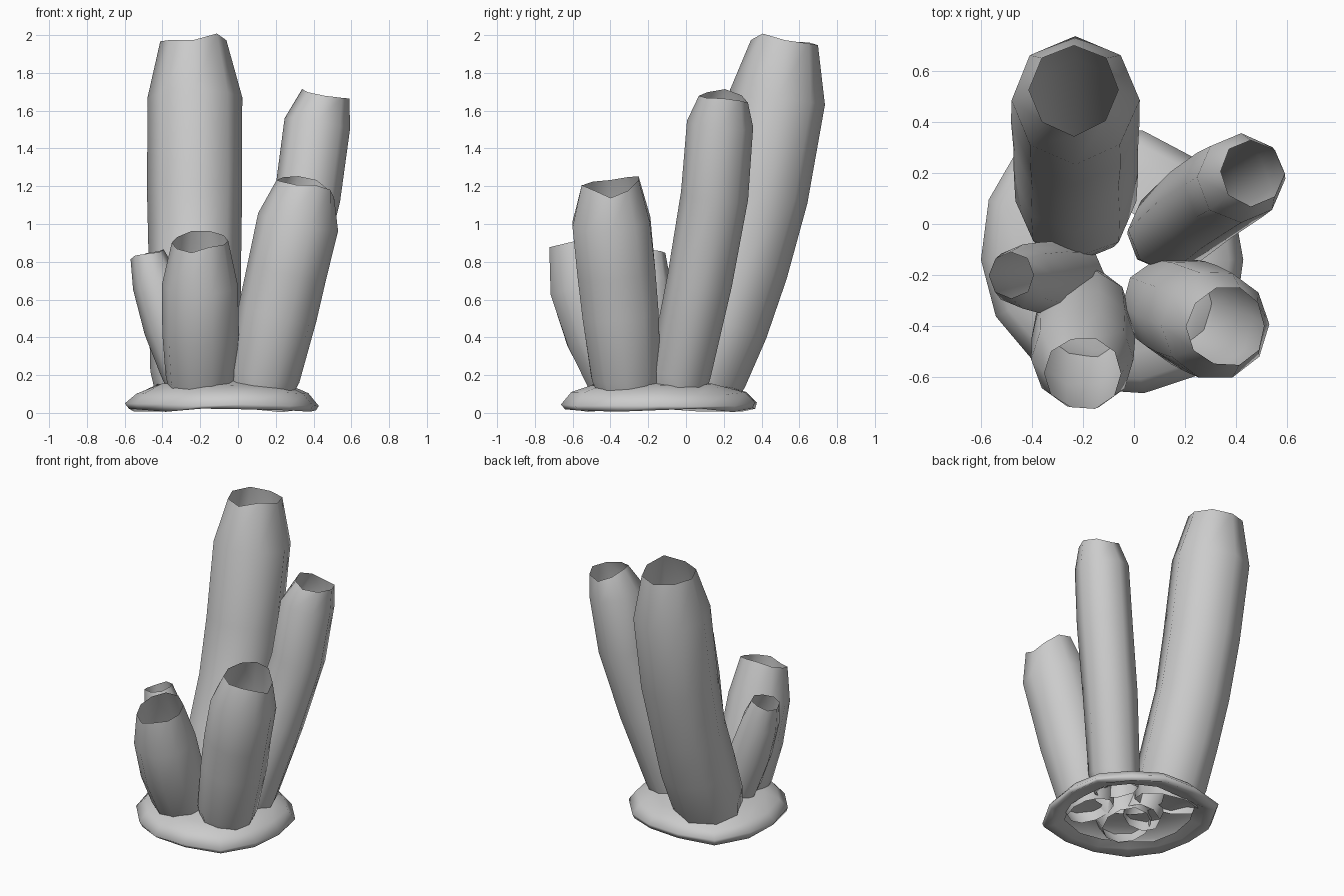
import bpy
import math
import random
from mathutils import Vector

random.seed(4)

if "Cube" in bpy.data.objects:
    bpy.data.objects.remove(bpy.data.objects["Cube"])

# Single plain grey
grey = bpy.data.materials.new("sponge_grey")
grey.use_nodes = True
GREY = (0.6, 0.6, 0.6, 1)
grey.diffuse_color = GREY
grey.node_tree.nodes["Principled BSDF"].inputs["Base Color"].default_value = GREY


def skin(name, rings):
    """Join equal rings of points into an open, smooth-shaded sheet."""
    n = len(rings[0])
    verts = [p for ring in rings for p in ring]
    faces = [(r * n + i, r * n + (i + 1) % n, (r + 1) * n + (i + 1) % n, (r + 1) * n + i)
             for r in range(len(rings) - 1) for i in range(n)]
    mesh = bpy.data.meshes.new(name)
    mesh.from_pydata(verts, [], faces)
    mesh.materials.append(grey)
    mesh.polygons.foreach_set("use_smooth", [True] * len(faces))
    obj = bpy.data.objects.new(name, mesh)
    bpy.context.collection.objects.link(obj)


def tube(name, path, lip):
    """Hollow tube whose rings stand square to a path of (x, y, z, radius).

    The lip lists, in hundredths, how far each top point rises, from +x round by +y.
    """
    sides = len(lip)
    centres = [Vector(p[:3]) for p in path]
    rings = []
    for k, c in enumerate(centres):
        tangent = centres[min(k + 1, len(path) - 1)] - centres[max(k - 1, 0)]
        tangent.normalize()
        u = Vector((1, 0, 0))
        u = (u - tangent * u.dot(tangent)).normalized()
        v = tangent.cross(u)
        ring = []
        for i in range(sides):
            a = math.tau * i / sides
            r = path[k][3] * random.uniform(0.99, 1.03)
            p = c + (u * math.cos(a) + v * math.sin(a)) * r
            if k == len(path) - 1:
                p += tangent * lip[i] / 100
            ring.append(p)
        rings.append(ring)
    skin(name, rings)


# Five leaning tubes
tube("tall_back_tube", [
    (-0.23, 0.05, 0.09, 0.205), (-0.23, 0.09, 0.22, 0.235), (-0.23, 0.195, 0.48, 0.24),
    (-0.23, 0.30, 0.78, 0.24), (-0.23, 0.40, 1.16, 0.245),
    (-0.23, 0.485, 1.67, 0.25), (-0.235, 0.525, 1.97, 0.175)],
    [0, 0, 0, 1, 0, -1, -2, 2])
tube("left_back_tube", [
    (0.11, -0.04, 0.10, 0.14), (0.14, -0.03, 0.22, 0.165), (0.26, 0.075, 0.70, 0.172),
    (0.37, 0.15, 1.15, 0.175), (0.42, 0.18, 1.53, 0.175),
    (0.46, 0.20, 1.67, 0.128)],
    [3, 2, -1, 0, 1, -1, -1, 1])
tube("left_front_tube", [
    (0.11, -0.30, 0.07, 0.15), (0.14, -0.32, 0.20, 0.19), (0.21, -0.35, 0.53, 0.21),
    (0.26, -0.37, 0.75, 0.212), (0.32, -0.395, 1.01, 0.213),
    (0.36, -0.40, 1.20, 0.155)],
    [-3, 0, 4, 4, 2, 0, 0, 0, 2, 1])
tube("right_front_tube", [
    (-0.20, -0.31, 0.08, 0.155), (-0.20, -0.35, 0.20, 0.185),
    (-0.20, -0.445, 0.42, 0.20), (-0.20, -0.53, 0.68, 0.20),
    (-0.20, -0.585, 0.91, 0.15)],
    [0, 1, 2, 2, 0, -1, -2, -3, 0, 0])
tube("small_right_tube", [
    (-0.23, -0.20, 0.10, 0.12), (-0.28, -0.205, 0.24, 0.135),
    (-0.36, -0.21, 0.46, 0.14), (-0.435, -0.205, 0.69, 0.125),
    (-0.48, -0.20, 0.84, 0.09)],
    [0, 0, 1, 0, 0, 1, 0, -1])

# Lumpy spreading foot, open underneath and stretched along one diagonal
profile = [(0.38, 0.05), (0.44, 0.03), (0.50, 0.012), (0.515, 0.045),
           (0.46, 0.10), (0.36, 0.145), (0.20, 0.165)]
SIDES = 14
lumps = []
for i in range(SIDES):
    stretch = max(0, math.cos(2 * (math.tau * i / SIDES - math.radians(128))))
    lumps.append(random.uniform(0.97, 1.02) + 0.11 * stretch ** 2)
foot = []
for radius, height in profile:
    ring = []
    for i, lump in enumerate(lumps):
        a = math.tau * i / SIDES
        r = radius * lump * random.uniform(0.99, 1.01)
        z = max(0.0, height + random.uniform(-0.012, 0.012))
        ring.append((-0.08 + r * math.cos(a), -0.14 + r * math.sin(a), z))
    foot.append(ring)
skin("foot", foot)
